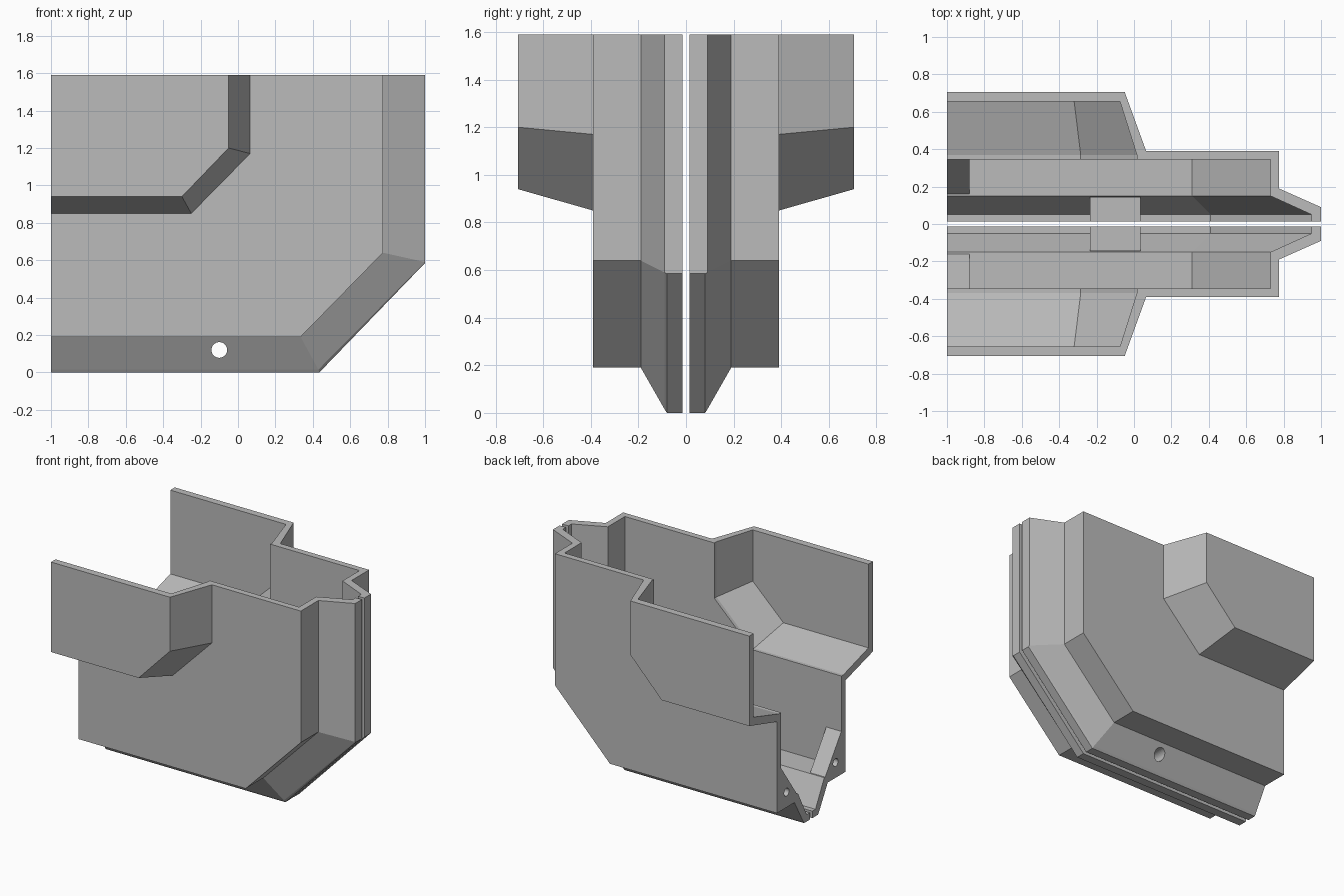
import bpy, bmesh, math
from mathutils import Matrix

if "Cube" in bpy.data.objects:
    bpy.data.objects.remove(bpy.data.objects["Cube"])

TOP, END, SEAM = 1.59, -1.0, 0.014

grey = bpy.data.materials.new("plain grey")
grey.use_nodes = True
grey.diffuse_color = (0.5, 0.5, 0.5, 1)
grey.node_tree.nodes["Principled BSDF"].inputs["Base Color"].default_value = (0.5, 0.5, 0.5, 1)


def finish(name, bm):
    bmesh.ops.recalc_face_normals(bm, faces=bm.faces)
    mesh = bpy.data.meshes.new(name)
    bm.to_mesh(mesh)
    bm.free()
    mesh.materials.append(grey)
    obj = bpy.data.objects.new(name, mesh)
    bpy.context.collection.objects.link(obj)
    return obj


def ring(bm, y, floor, bend_x, side_x, bend_z):
    """Open outline: along the floor, up the chamfer, up the end wall."""
    path = [(END, floor), (bend_x, floor), (side_x, bend_z), (side_x, TOP)]
    return [bm.verts.new((x, y, z)) for x, z in path]


def prism(name, section, x0, x1):
    """Extrude a y-z section along x."""
    bm = bmesh.new()
    a, b = [[bm.verts.new((x, y, z)) for y, z in section] for x in (x0, x1)]
    bm.faces.new(a)
    bm.faces.new(b)
    for i in range(len(section)):
        j = (i + 1) % len(section)
        bm.faces.new((a[i], a[j], b[j], b[i]))
    return finish(name, bm)


def rod(name, radius, length, place):
    bm = bmesh.new()
    bmesh.ops.create_cone(bm, cap_ends=True, segments=32, radius1=radius,
                          radius2=radius, depth=length, matrix=place)
    obj = finish(name, bm)
    obj.hide_render = True
    return obj


# Shell half: outer skin from bulge to seam, then inner skin back again
OUTER = [(.706, .94, -.30, -.05, 1.20), (.39, .85, -.25, .065, 1.17),
         (.39, .19, .335, .775, .64), (.19, .19, .335, .775, .64),
         (.09, .015, .43, 1, .59), (.08, 0, .435, 1, .585), (SEAM, 0, .435, 1, .585)]
INNER = [(SEAM, .05, .41, .95, .605), (.05, .05, .41, .95, .605),
         (.15, .24, .31, .73, .66), (.345, .24, .31, .73, .66),
         (.345, .90, -.285, .015, 1.19), (.37, .90, -.285, .015, 1.19),
         (.655, .985, -.32, -.075, 1.22)]
bm = bmesh.new()
rings = [ring(bm, *r) for r in OUTER + INNER]
for a, b in zip(rings, rings[1:]):
    for i in range(3):
        bm.faces.new((a[i], a[i + 1], b[i + 1], b[i]))
corners = [bm.verts.new((END, r[0].co.y, TOP)) for r in (rings[0], rings[-1])]
bm.faces.new(rings[0] + [corners[0]])
bm.faces.new(rings[-1] + [corners[1]])
for station in (0, 3):
    bm.faces.new([r[station] for r in rings] + [corners[1], corners[0]])
shell = finish("shell_halves", bm)

# Screw block on the floor and end gussets
boss = prism("screw_block", [(SEAM, .02), (.075, .02), (.145, .14), (.145, .245), (SEAM, .245)],
             -.235, .035)
gusset = prism("end_gusset", [(.36, .22), (.36, .50), (.345, .50), (.15, .225), (.17, .21)],
               END, -.88)

# Screw holes
cross_hole = rod("cross_hole_cutter", .042, 2,
                 Matrix.Translation((-.1, 0, .12)) @ Matrix.Rotation(math.pi / 2, 4, "X"))
end_hole = rod("end_hole_cutter", .028, .5,
               Matrix.Translation((-.94, .28, .3)) @ Matrix.Rotation(math.pi / 2, 4, "Y"))

for obj, cutter in ((shell, cross_hole), (boss, cross_hole), (gusset, end_hole)):
    cut = obj.modifiers.new("hole", "BOOLEAN")
    cut.operation = "DIFFERENCE"
    cut.solver = "EXACT"
    cut.object = cutter
    mirror = obj.modifiers.new("mirror", "MIRROR")
    mirror.use_axis = (False, True, False)
    mirror.use_mirror_merge = False
    bpy.context.view_layer.objects.active = obj
    for modifier in (cut, mirror):
        bpy.ops.object.modifier_apply(modifier=modifier.name)

for cutter in (cross_hole, end_hole):
    bpy.data.objects.remove(cutter)
